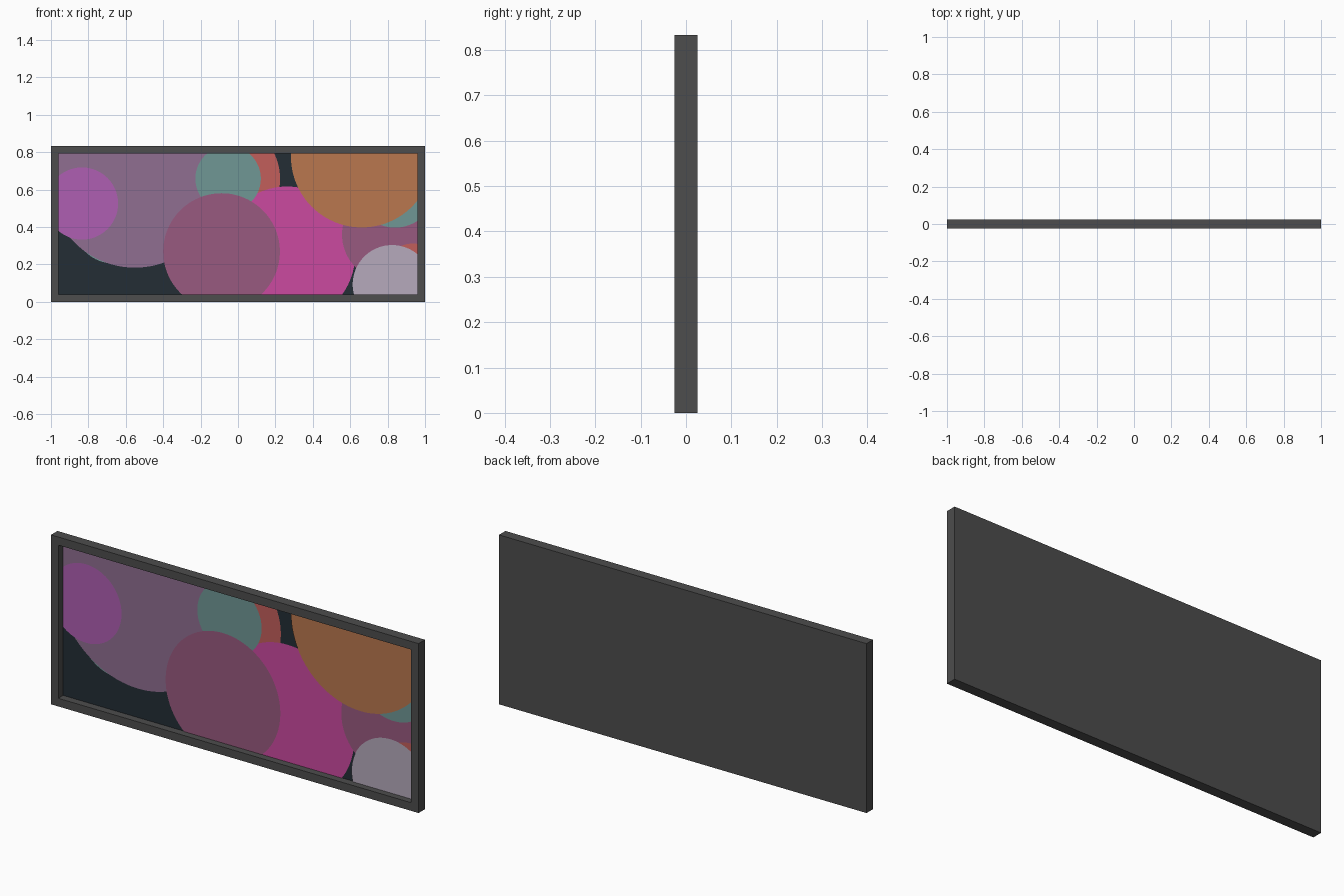
import bpy, bmesh
from mathutils import Matrix, Vector

if "Cube" in bpy.data.objects:
    bpy.data.objects.remove(bpy.data.objects["Cube"])

W, H, D = 2.0, 0.833, 0.05      # outer size
B = 0.04                        # frame border
RECESS = 0.038                  # depth of the canvas behind the frame front
X1, Z0, Z1 = W / 2 - B, B, H - B


def lin(c):
    c /= 255
    return c / 12.92 if c <= 0.04045 else ((c + 0.055) / 1.055) ** 2.4


def material(name, r, g, b):
    m = bpy.data.materials.new(name)
    m.diffuse_color = (lin(r), lin(g), lin(b), 1)
    m.use_nodes = True
    m.node_tree.nodes["Principled BSDF"].inputs["Base Color"].default_value = m.diffuse_color
    return m


mats = {n: material(n, *c) for n, c in {
    "charcoal": (77, 77, 77), "midnight": (35, 45, 53),
    "dusty_purple": (144, 110, 145), "orchid": (175, 95, 178),
    "teal": (112, 151, 149), "coral": (194, 94, 91),
    "mauve": (153, 90, 128), "hot_pink": (203, 74, 160),
    "orange": (186, 119, 78), "pale_lilac": (182, 170, 188)}.items()}


def finish(bm, name, mat):
    me = bpy.data.meshes.new(name)
    bm.to_mesh(me)
    bm.free()
    me.materials.append(mats[mat])
    ob = bpy.data.objects.new(name, me)
    bpy.context.collection.objects.link(ob)
    return ob


# Frame: a slab whose front is inset and pushed back into a recess
bm = bmesh.new()
bmesh.ops.create_cube(bm, size=1, matrix=Matrix.Translation((0, 0, H / 2))
                      @ Matrix.Diagonal((W, D, H, 1)))
bm.normal_update()
front = min(bm.faces, key=lambda f: f.calc_center_median().y)
bmesh.ops.inset_region(bm, faces=[front], thickness=B, use_even_offset=True)
ext = bmesh.ops.extrude_discrete_faces(bm, faces=[front])["faces"][0]
# bridge the recess walls between the frame opening and the pushed-back floor
floor_verts = list(ext.verts)
rim = [min((v for v in bm.verts if v not in floor_verts),
           key=lambda v: (v.co - f.co).length) for f in floor_verts]
for v in floor_verts:
    v.co.y += RECESS
if not any(len(e.link_faces) == 2 for e in ext.edges):
    for i in range(4):
        j = (i + 1) % 4
        bm.faces.new((rim[i], rim[j], floor_verts[j], floor_verts[i]))
bmesh.ops.recalc_face_normals(bm, faces=bm.faces)
finish(bm, "frame", "charcoal")

# Canvas: dark sheet lying on the recess floor
canvas_y = -D / 2 + RECESS - 0.0005
bm = bmesh.new()
bm.faces.new([bm.verts.new((x, canvas_y, z)) for x, z in
              ((-X1, Z0), (X1, Z0), (X1, Z1), (-X1, Z1))])
finish(bm, "canvas", "midnight")


# Painted discs, back to front, each clipped to the canvas rectangle
def disc(i, name, mat, x, z, r):
    bm = bmesh.new()
    y = canvas_y - 0.0005 * (i + 1)
    bmesh.ops.create_circle(bm, cap_ends=True, segments=96, radius=r,
                            matrix=Matrix.Translation((x, y, z)) @ Matrix.Rotation(1.5707963, 4, 'X'))
    for co, no in (((X1, 0, 0), (1, 0, 0)), ((-X1, 0, 0), (-1, 0, 0)),
                   ((0, 0, Z1), (0, 0, 1)), ((0, 0, Z0), (0, 0, -1))):
        bmesh.ops.bisect_plane(bm, geom=bm.verts[:] + bm.edges[:] + bm.faces[:],
                               plane_co=Vector(co), plane_no=Vector(no), clear_outer=True)
    finish(bm, name, mat)


discs = [
    ("lower_left_teal_disc", "teal", -0.663, 0.424, 0.219),
    ("centre_coral_disc", "coral", -0.086, 0.658, 0.311),
    ("large_purple_disc", "dusty_purple", -0.551, 0.638, 0.455),
    ("left_orchid_disc", "orchid", -0.834, 0.526, 0.193),
    ("pink_disc", "hot_pink", 0.262, 0.253, 0.364),
    ("upper_teal_disc", "teal", -0.053, 0.659, 0.175),
    ("centre_mauve_disc", "mauve", -0.088, 0.269, 0.312),
    ("right_mauve_disc", "mauve", 0.802, 0.360, 0.246),
    ("right_teal_disc", "teal", 0.840, 0.611, 0.214),
    ("orange_disc", "orange", 0.662, 0.777, 0.379),
    ("right_coral_disc", "coral", 0.936, 0.146, 0.166),
    ("lilac_disc", "pale_lilac", 0.824, 0.093, 0.211),
]
for i, d in enumerate(discs):
    disc(i, *d)
